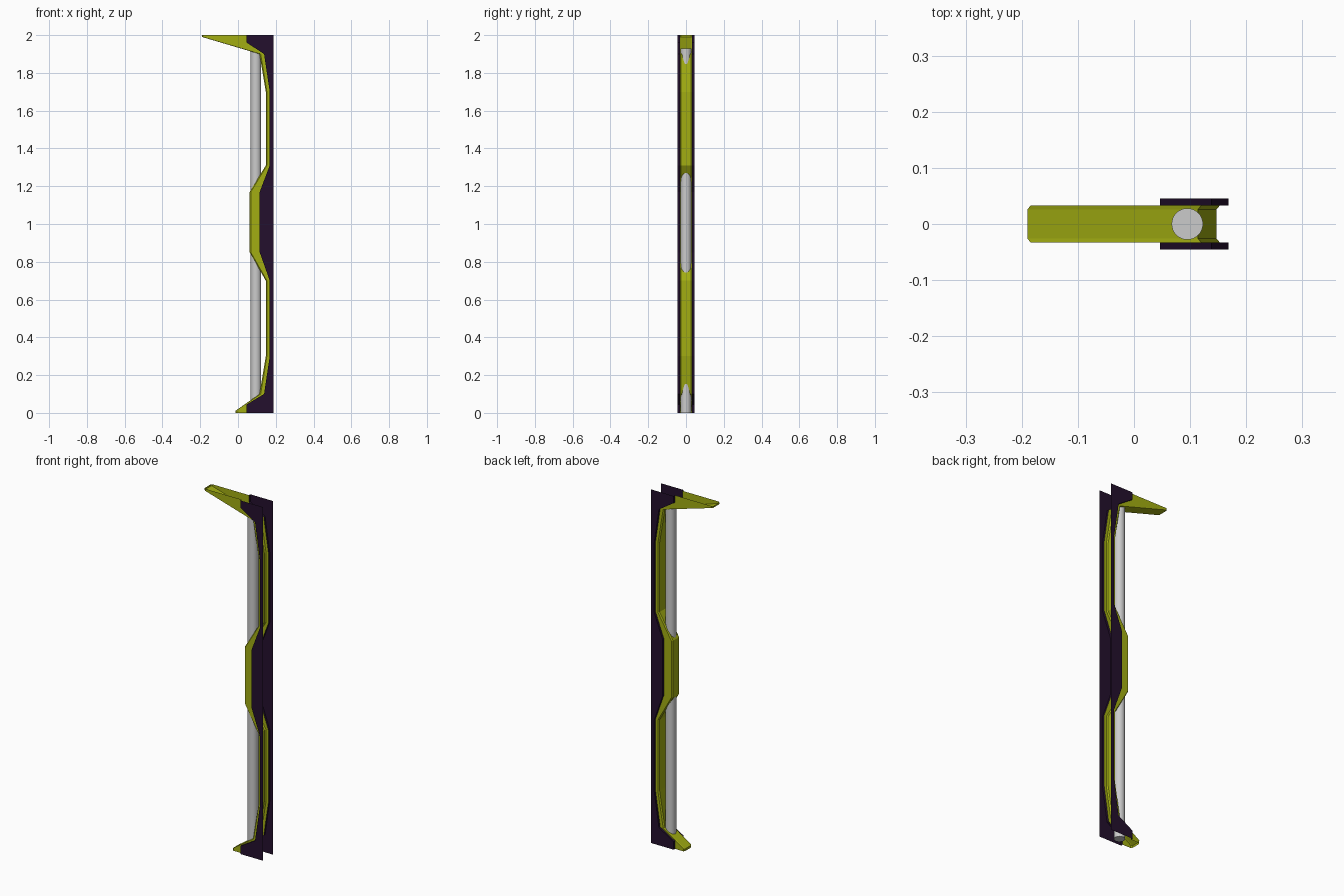
import bpy
import bmesh
from mathutils import Vector

cube = bpy.data.objects.get("Cube")
if cube:
    bpy.data.objects.remove(cube, do_unlink=True)


def material(name, rgb):
    m = bpy.data.materials.new(name)
    m.use_nodes = True
    m.diffuse_color = (*rgb, 1)
    m.node_tree.nodes["Principled BSDF"].inputs["Base Color"].default_value = (*rgb, 1)
    return m


lime = material("lime green", (0.36, 0.42, 0.006))
purple = material("dark purple", (0.017, 0.005, 0.026))
grey = material("light grey", (0.60, 0.60, 0.60))

BACK = 0.188     # rear edge of the side plates
FACE = 0.026     # half width of the trim's flat face
TRIM = 0.033     # half width of the trim
PLATE = 0.045    # half width over the side plates

# Side profiles as (x, z), from the top down
trim_edge = [(-0.19, 2), (-0.19, 1.99), (0.114, 1.90), (0.147, 1.70), (0.147, 1.31),
             (0.062, 1.17), (0.062, 0.85), (0.147, 0.70), (0.147, 0.30), (0.114, 0.10),
             (-0.012, 0.012), (-0.012, 0)]
plate_edge = [(0.046, 2), (0.046, 1.96), (0.138, 1.90), (0.168, 1.70), (0.168, 1.31),
              (0.115, 1.17), (0.115, 0.85), (0.168, 0.70), (0.168, 0.30), (0.138, 0.10),
              (0.046, 0.045), (0.046, 0)]
rear_edge = [(BACK, z) for x, z in plate_edge]


def inset(edge, target, distance):
    """Move each profile point a fixed distance towards its partner."""
    out = []
    for a, b in zip(edge, target):
        a, b = Vector(a), Vector(b)
        out.append(tuple(a + (b - a).normalized() * distance))
    return out


def loft(name, rails, mat):
    """Open sheet through side profiles, each placed at its own y."""
    bm = bmesh.new()
    rows = [[bm.verts.new((x, y, z)) for x, z in edge] for y, edge in rails]
    for a, b in zip(rows, rows[1:]):
        for i in range(len(a) - 1):
            bm.faces.new((a[i], b[i], b[i + 1], a[i + 1]))
    me = bpy.data.meshes.new(name)
    bm.to_mesh(me)
    bm.free()
    me.materials.append(mat)
    ob = bpy.data.objects.new(name, me)
    bpy.context.collection.objects.link(ob)
    return ob


# Bent trim channel with chamfered corners, open at the back
chamfer = inset(trim_edge, plate_edge, 0.006)
half = [(FACE, trim_edge), (TRIM, chamfer), (TRIM, plate_edge)]
loft("trim_channel", [(-y, e) for y, e in reversed(half)] + half, lime)

# Side plates with a narrow return against the trim
wing = [(TRIM, plate_edge), (PLATE, plate_edge), (PLATE, rear_edge)]
loft("left_side_plate", wing, purple)
loft("right_side_plate", [(-y, e) for y, e in reversed(wing)], purple)

# Round pole
HEIGHT = 1.93
bpy.ops.mesh.primitive_cylinder_add(vertices=32, radius=0.028, depth=HEIGHT,
                                    location=(0.095, 0, HEIGHT / 2))
pole = bpy.context.object
pole.name = "pole"
pole.data.materials.append(grey)
bpy.ops.object.shade_smooth_by_angle()
